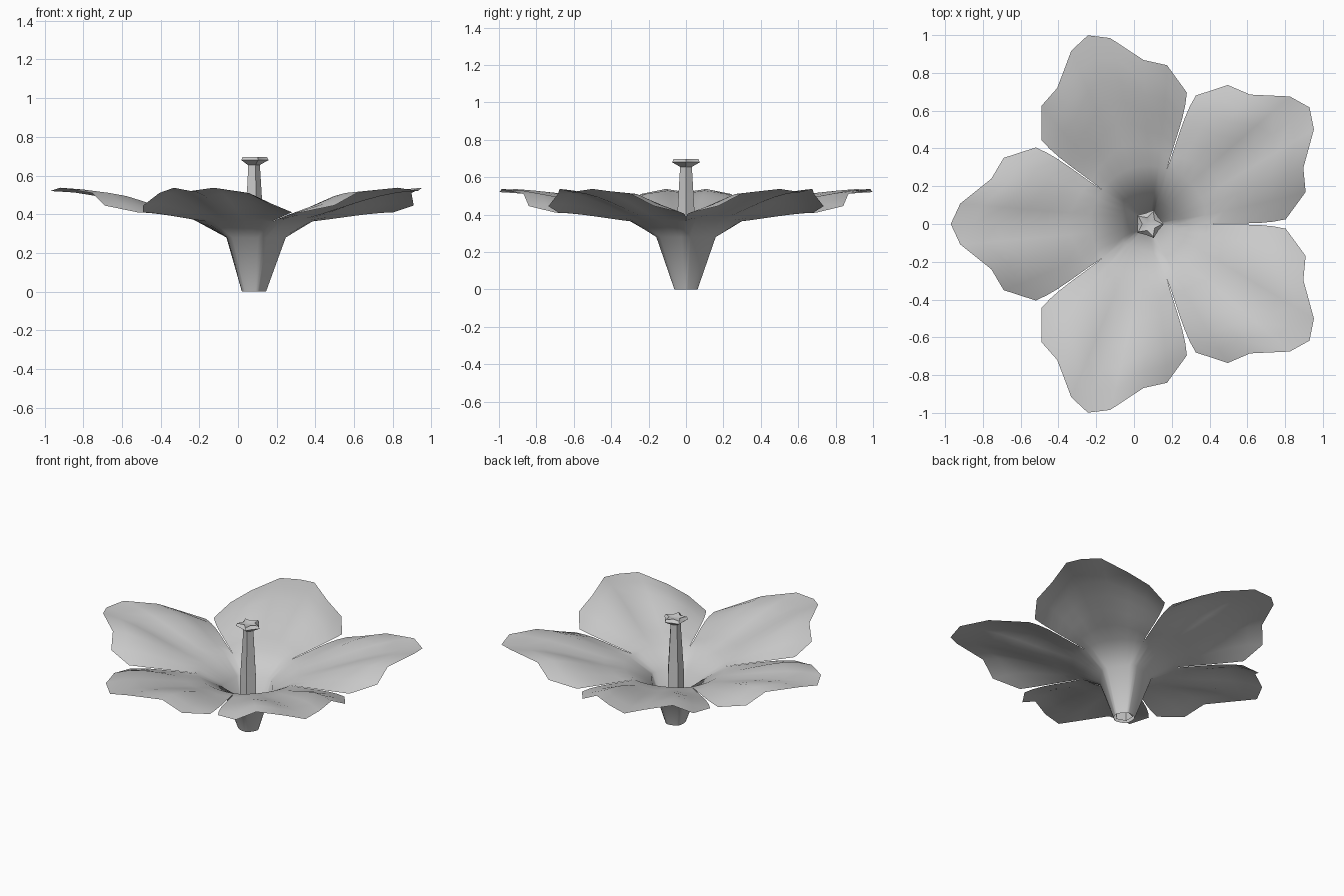
import bpy, bmesh, math
from mathutils import Vector, Matrix

if "Cube" in bpy.data.objects:
    bpy.data.objects.remove(bpy.data.objects["Cube"], do_unlink=True)

CENTRE = Vector((0.08, 0, 0))
PETALS = 5
HALF = math.pi / PETALS

grey = bpy.data.materials.new("soft grey")
grey.use_nodes = True
grey.diffuse_color = (0.6, 0.6, 0.6, 1)
grey.node_tree.nodes["Principled BSDF"].inputs["Base Color"].default_value = (0.6, 0.6, 0.6, 1)


def polar(r, a, z):
    return Vector((r * math.cos(a), r * math.sin(a), z))


def finish(bm, name, angle):
    mesh = bpy.data.meshes.new(name)
    bm.to_mesh(mesh)
    bm.free()
    mesh.materials.append(grey)
    ob = bpy.data.objects.new(name, mesh)
    ob.location = CENTRE
    bpy.context.collection.objects.link(ob)
    bpy.ops.object.select_all(action='DESELECT')
    ob.select_set(True)
    bpy.context.view_layer.objects.active = ob
    bpy.ops.object.shade_smooth_by_angle(angle=math.radians(angle))


def bridge(bm, rows, closed=False):
    for a, b in zip(rows, rows[1:]):
        n = len(a)
        for i in range(n if closed else n - 1):
            k = (i + 1) % n
            bm.faces.new((a[i], b[i], b[k], a[k]))


# Half of a petal rim, from the tip to the side corner, with the arch of each rib
RIM = [(1.05, 0, 0.52), (1.0, 0.108, 0.537), (0.835, 0.24, 0.51),
       (0.77, 0.35, 0.445), (0.6, 0.405, 0.41)]
ARCH = [0.022, 0.024, 0.03, 0.03, 0.006]
# Throat rings: radius and height at mid petal, then at the seam between petals
THROAT = [(0.06, 0, 0.065, 0), (0.14, 0.28, 0.167, 0.28), (0.31, 0.372, 0.305, 0.363)]
STEPS = 6
SIDE = len(RIM) - 1
SEAM_BOW = 0.013

# Petals: each rises from the shared five-sided throat and spreads to a lobed rim
bm = bmesh.new()
for p in range(PETALS):
    turn = Matrix.Rotation(math.pi + p * 2 * HALF, 3, 'Z')
    ribs = range(-SIDE, SIDE + 1)
    rows = []
    for r_mid, z_mid, r_seam, z_seam in THROAT:
        row = []
        for j in ribs:
            t = (j / SIDE) ** 2
            row.append(polar(r_mid + (r_seam - r_mid) * t, j / SIDE * HALF,
                             z_mid + (z_seam - z_mid) * t))
        rows.append(row)
    root = rows[-1]
    for s in range(1, STEPS + 1):
        f = s / STEPS
        row = []
        for j, start in zip(ribs, root):
            u, v, z = RIM[abs(j)]
            point = start.lerp(Vector((u, math.copysign(v, j), z)), f)
            point.z += ARCH[abs(j)] * 6.75 * f * f * (1 - f)
            point.y += SEAM_BOW * (j / SIDE) ** 3 * 6.75 * f * f * (1 - f)
            row.append(point)
        rows.append(row)
    bridge(bm, [[bm.verts.new(turn @ c) for c in row] for row in rows])
bmesh.ops.remove_doubles(bm, verts=bm.verts, dist=0.0005)
bmesh.ops.recalc_face_normals(bm, faces=bm.faces)
if sum(f.normal.z * f.calc_area() for f in bm.faces) < 0:
    bmesh.ops.reverse_faces(bm, faces=bm.faces)
finish(bm, "petals", 60)

# Pistil: tapering five-sided stalk
bm = bmesh.new()
rows = [[bm.verts.new(polar(r, i * 2 * HALF, z)) for i in range(PETALS)]
        for r, z in [(0.056, 0.01), (0.052, 0.35), (0.034, 0.64), (0.036, 0.67)]]
bridge(bm, rows, True)
bmesh.ops.recalc_face_normals(bm, faces=bm.faces)
finish(bm, "pistil_stalk", 30)

# Stigma: shallow dished star on top of the stalk
bm = bmesh.new()
rows = []
for tip, notch, z in [(0.034, 0.03, 0.655), (0.078, 0.06, 0.68),
                      (0.07, 0.036, 0.697), (0.03, 0.018, 0.69)]:
    rows.append([bm.verts.new(polar(notch if i % 2 else tip, i * HALF, z))
                 for i in range(2 * PETALS)])
bridge(bm, rows, True)
bm.faces.new(rows[-1])
bmesh.ops.recalc_face_normals(bm, faces=bm.faces)
finish(bm, "stigma", 40)
